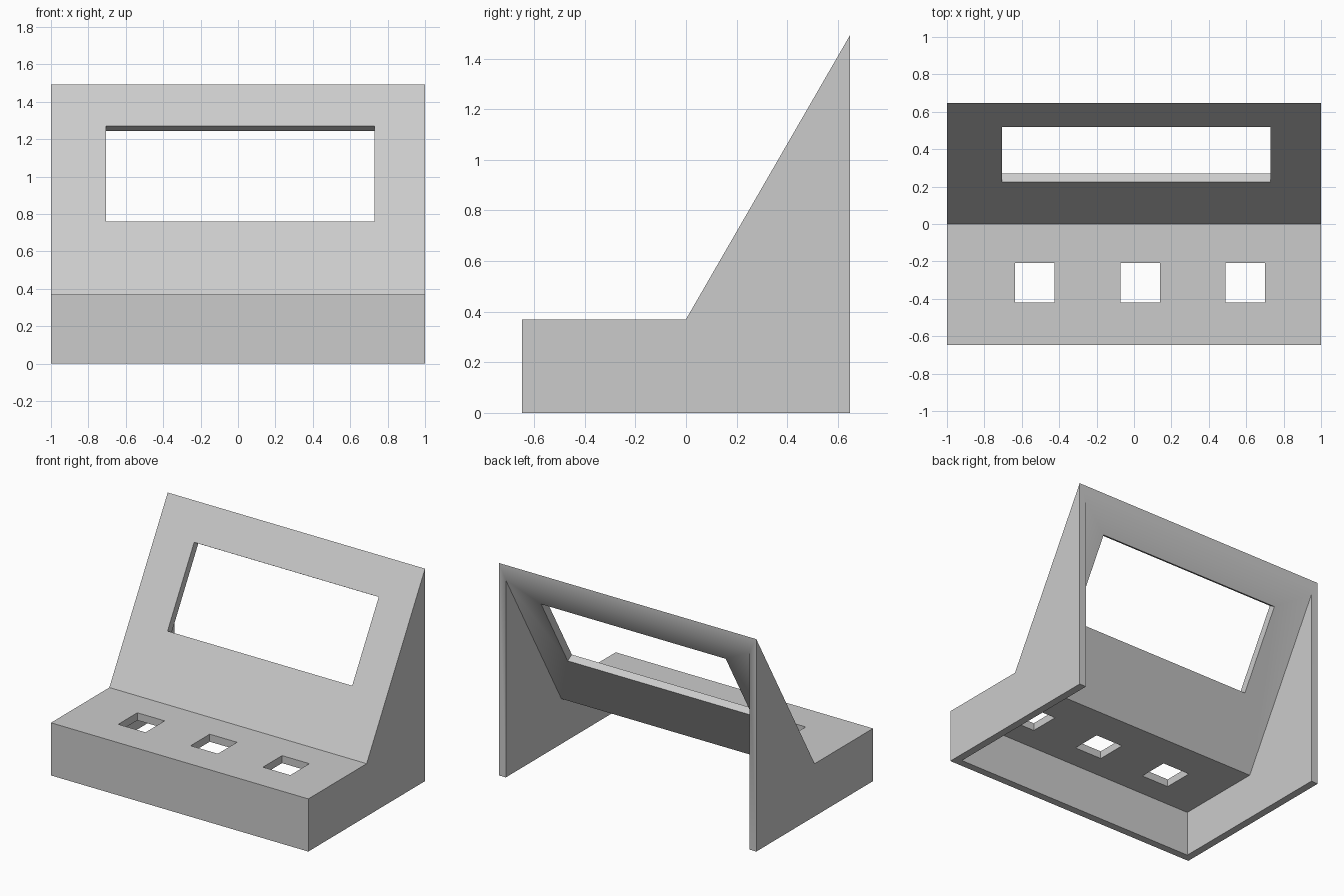
import bpy
import math
from mathutils import Matrix, Vector

cube = bpy.data.objects.get("Cube")
if cube:
    bpy.data.objects.remove(cube, do_unlink=True)

WALL = 0.053
DEPTH = 0.648        # half depth
DECK = 0.37          # deck height
SLOPE = math.radians(60)
RISE = math.tan(SLOPE)

grey = bpy.data.materials.new("light grey")
grey.use_nodes = True
colour = (0.6, 0.6, 0.6, 1)
grey.diffuse_color = colour
grey.node_tree.nodes["Principled BSDF"].inputs["Base Color"].default_value = colour


def prism(name, profile, half_width):
    """Extrude a (y, z) profile across x."""
    n = len(profile)
    verts = [(x, y, z) for x in (-half_width, half_width) for y, z in profile]
    faces = [tuple(range(n))[::-1], tuple(range(n, 2 * n))]
    faces += [(i, (i + 1) % n, n + (i + 1) % n, n + i) for i in range(n)]
    mesh = bpy.data.meshes.new(name)
    mesh.from_pydata(verts, [], faces)
    mesh.materials.append(grey)
    obj = bpy.data.objects.new(name, mesh)
    bpy.context.collection.objects.link(obj)
    return obj


def block(name, centre, size, tilt=0):
    hx, hy, hz = (s / 2 for s in size)
    obj = prism(name, [(-hy, -hz), (hy, -hz), (hy, hz), (-hy, hz)], hx)
    obj.data.transform(Matrix.Translation(Vector(centre)) @ Matrix.Rotation(tilt, 4, "X"))
    return obj


def cut(target, cutter):
    cutter.hide_render = True
    mod = target.modifiers.new("cut", "BOOLEAN")
    mod.operation = "DIFFERENCE"
    mod.solver = "EXACT"
    mod.object = cutter
    bpy.context.view_layer.objects.active = target
    bpy.ops.object.modifier_apply(modifier=mod.name)
    bpy.data.objects.remove(cutter, do_unlink=True)


# Outer body: flat deck with a sloping display panel behind it
body = prism("console_shell", [
    (-DEPTH, 0), (DEPTH, 0), (DEPTH, DECK + DEPTH * RISE), (0, DECK), (-DEPTH, DECK)], 1)

# Hollow inside, open at the bottom and back
ceiling = DECK - WALL
bend = WALL * math.tan(SLOPE / 2)
back = DEPTH + 0.1
cut(body, prism("cavity", [
    (-DEPTH + WALL, -0.1), (back, -0.1), (back, ceiling + (back - bend) * RISE),
    (bend, ceiling), (-DEPTH + WALL, ceiling)], 1 - WALL))

# Display window, cut square to the sloping panel
window_z = 1.015
cut(body, block("window_cutter", (0.0125, (window_z - DECK) / RISE, window_z),
                (1.435, 0.59, 0.3), SLOPE))

# Three square button holes in the deck
for x in (-0.53, 0.0325, 0.595):
    cut(body, block("button_cutter", (x, -0.315, DECK), (0.212, 0.212, 0.3)))

# Soft shading only across the shallow edge at the top of the back
bpy.ops.object.select_all(action="DESELECT")
body.select_set(True)
bpy.context.view_layer.objects.active = body
bpy.ops.object.shade_smooth_by_angle(angle=math.radians(35))
